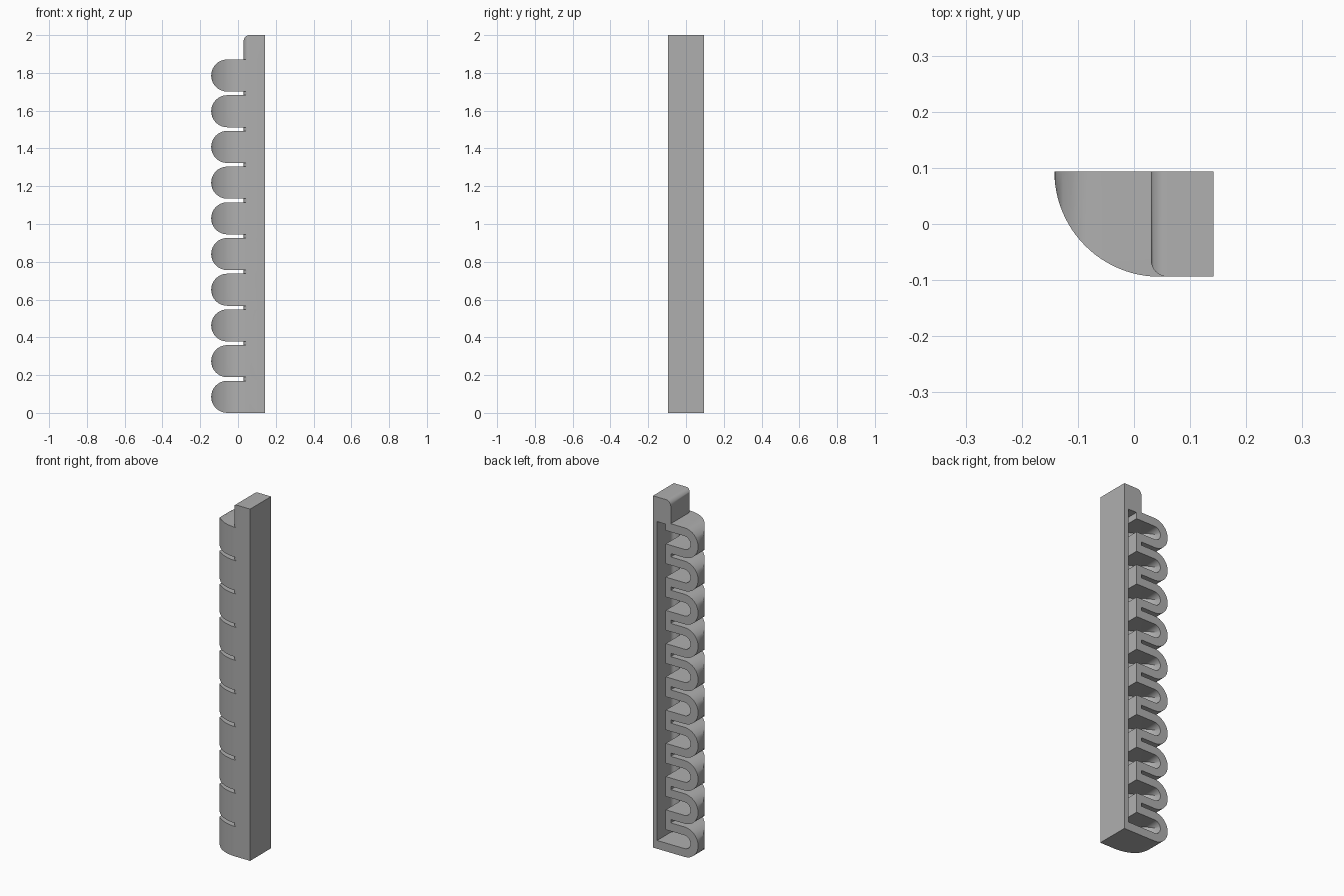
import bpy, bmesh
from math import sin, cos, pi

old = bpy.data.objects.get("Cube")
if old:
    bpy.data.objects.remove(old, do_unlink=True)

XMIN, XMAX, YF, YB = -0.142, 0.142, -0.094, 0.094
SPINE_X, COUNT, PITCH, HEIGHT = 0.03, 10, 0.189, 0.17
SLACK = 0.05

grey = bpy.data.materials.new("soft_grey")
grey.use_nodes = True
grey.diffuse_color = (0.43, 0.43, 0.43, 1)
grey.node_tree.nodes["Principled BSDF"].inputs["Base Color"].default_value = (0.43, 0.43, 0.43, 1)


def arc(cx, cy, r, start, end, steps=16):
    """Points along an arc, angles in units of pi."""
    angles = [pi * (start + (end - start) * i / steps) for i in range(steps + 1)]
    return [(cx + r * cos(a), cy + r * sin(a)) for a in angles]


def prism(name, outlines, axis, low, high):
    """Extrude flat outlines along y (outline in x,z) or z (outline in x,y)."""
    bm = bmesh.new()
    for outline in outlines:
        rings = []
        for t in (low, high):
            rings.append([bm.verts.new((u, t, v) if axis == "y" else (u, v, t))
                          for u, v in outline])
        bm.faces.new(rings[0])
        bm.faces.new(rings[1])
        n = len(outline)
        for i in range(n):
            j = (i + 1) % n
            bm.faces.new((rings[0][i], rings[0][j], rings[1][j], rings[1][i]))
    bmesh.ops.recalc_face_normals(bm, faces=bm.faces)
    mesh = bpy.data.meshes.new(name)
    bm.to_mesh(mesh)
    bm.free()
    mesh.materials.append(grey)
    obj = bpy.data.objects.new(name, mesh)
    bpy.context.collection.objects.link(obj)
    return obj


def combine(obj, other, operation):
    """Apply a boolean and discard the second object."""
    mod = obj.modifiers.new(operation.lower(), "BOOLEAN")
    mod.operation, mod.solver, mod.object = operation, "EXACT", other
    bpy.context.view_layer.objects.active = obj
    bpy.ops.object.modifier_apply(modifier=mod.name)
    bpy.data.objects.remove(other, do_unlink=True)


def fingers(x_tip, x_end, half):
    """Side outlines of all the round-nosed chambers."""
    shapes = []
    for i in range(COUNT):
        z = i * PITCH + HEIGHT / 2
        shapes.append([(x_end, z + half)] + arc(x_tip + half, z, half, 0.5, 1.5)
                      + [(x_end, z - half)])
    return shapes


def quarter_plan(x_tip, radius, x_end, y_end):
    """Plan outline with a quarter-round front."""
    cx = x_tip + radius
    return ([(x_end, y_end), (x_tip, y_end)]
            + arc(cx, YB, radius, 1, 1.5, 24) + [(x_end, YB - radius)])


# Spine with rounded front edge and rounded top edge
spine_r = 0.03
spine = prism("finger_body", [[(XMAX, 0), (XMAX, 2)]
              + arc(SPINE_X + spine_r, 2 - spine_r, spine_r, 0.5, 1, 8)
              + [(SPINE_X, 0)]], "y", YF, YB)
plan = prism("spine_plan", [[(XMAX + SLACK, YF), (XMAX + SLACK, YB + SLACK),
             (SPINE_X, YB + SLACK)]
             + arc(SPINE_X + spine_r, YF + spine_r, spine_r, 1, 1.5, 8)],
             "z", -SLACK, 2 + SLACK)
combine(spine, plan, "INTERSECT")

# Ten round-nosed chambers, curved in plan
chambers = prism("chambers", fingers(XMIN, 0.1, HEIGHT / 2), "y", YF - SLACK, YB)
plan = prism("chamber_plan", [quarter_plan(XMIN, YB - YF, XMAX, YB + SLACK)],
             "z", -SLACK, 2)
combine(chambers, plan, "INTERSECT")
combine(spine, chambers, "UNION")

# Hollow inside each chamber, open at the back
wall = 0.048
hollows = prism("hollows", fingers(XMIN + wall, 0.08, 0.038), "y",
                YF, YB + SLACK)
plan = prism("hollow_plan", [quarter_plan(XMIN + wall, YB - YF - wall, 0.12, YB + 2 * SLACK)],
             "z", -SLACK, 2)
combine(hollows, plan, "INTERSECT")
combine(spine, hollows, "DIFFERENCE")

# Long channel joining the chambers
ch_l, ch_r, ch_y, r = 0.062, 0.116, YF + wall, 0.02
channel = prism("channel", [[(ch_r, YB + SLACK), (ch_l, YB + SLACK)]
                + arc(ch_l + r, ch_y + r, r, 1, 1.5, 6)
                + arc(ch_r - r, ch_y + r, r, 1.5, 2, 6)], "z", 0.047, 1.86)
combine(spine, channel, "DIFFERENCE")

# Smooth the rounds, keep the edges crisp
bpy.ops.object.select_all(action="DESELECT")
spine.select_set(True)
bpy.context.view_layer.objects.active = spine
bpy.ops.object.shade_smooth_by_angle(angle=pi / 6)
